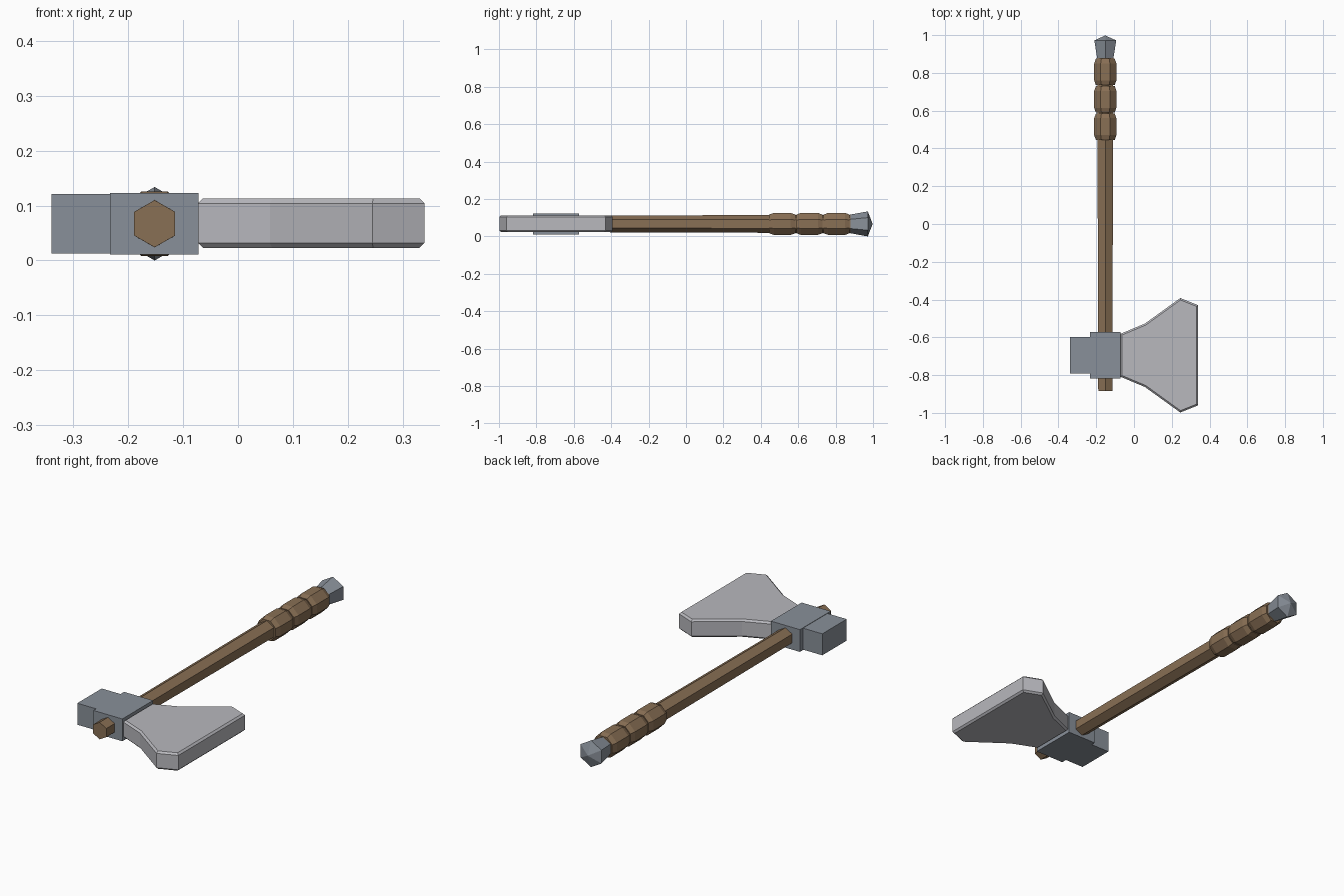
import bpy, bmesh
from math import sin, cos, pi

if "Cube" in bpy.data.objects:
    bpy.data.objects.remove(bpy.data.objects["Cube"])

HX, HZ = -0.152, 0.067      # handle axis
HY = -0.695                 # head centre along the handle


def material(name, rgb):
    m = bpy.data.materials.new(name)
    m.diffuse_color = (*rgb, 1)
    m.use_nodes = True
    m.node_tree.nodes["Principled BSDF"].inputs["Base Color"].default_value = m.diffuse_color
    return m


WOOD = material("wood", (0.25, 0.16, 0.09))
IRON = material("iron", (0.25, 0.28, 0.32))
STEEL = material("steel", (0.48, 0.48, 0.51))


def finish(bm, name, mat):
    bmesh.ops.recalc_face_normals(bm, faces=bm.faces)
    me = bpy.data.meshes.new(name)
    bm.to_mesh(me)
    bm.free()
    me.materials.append(mat)
    ob = bpy.data.objects.new(name, me)
    bpy.context.collection.objects.link(ob)
    return ob


def lathe_y(name, profile, sides, start, mat):
    """Faceted rod along y from (y, radius) pairs, closed at both ends."""
    bm = bmesh.new()
    rings = []
    for y, r in profile:
        angles = [start + 2 * pi * i / sides for i in range(sides)]
        rings.append([bm.verts.new((HX + r * cos(a), y, HZ + r * sin(a))) for a in angles])
    for a, b in zip(rings, rings[1:]):
        for i in range(sides):
            j = (i + 1) % sides
            bm.faces.new((a[i], a[j], b[j], b[i]))
    bm.faces.new(rings[0])
    bm.faces.new(rings[-1])
    bmesh.ops.remove_doubles(bm, verts=bm.verts, dist=1e-5)
    return finish(bm, name, mat)


def box(name, lo, hi, mat):
    bm = bmesh.new()
    bmesh.ops.create_cube(bm, size=1)
    for v in bm.verts:
        v.co = [(l + h) / 2 + c * (h - l) for l, h, c in zip(lo, hi, v.co)]
    return finish(bm, name, mat)


# Six-sided shaft, slightly thicker towards the grip
lathe_y("handle", [(-0.883, 0.043), (0.89, 0.049)], 6, pi / 2, WOOD)

# Eight-sided grip swellings
for n, y in enumerate((0.515, 0.66, 0.805)):
    prof = [(y - 0.07, 0.054), (y - 0.045, 0.0635), (y + 0.045, 0.0635), (y + 0.07, 0.054)]
    lathe_y(f"grip_ring_{n + 1}", prof, 8, pi / 8, WOOD)

# Flared pommel with a pointed cap
lathe_y("pommel", [(0.88, 0.05), (0.972, 0.067), (0.998, 0.000001)], 6, pi / 2, IRON)

# Head socket and hammer poll
box("socket", (-0.233, HY - 0.122, 0.011), (-0.072, HY + 0.122, 0.123), IRON)
box("poll", (-0.34, HY - 0.097, 0.013), (-0.22, HY + 0.097, 0.121), IRON)

# Flared blade: half outline mirrored across the head centre, rims chamfered
half = [(-0.073, 0.113), (0.058, 0.168), (0.245, 0.303), (0.34, 0.265)]
outline = [(x, HY + d) for x, d in half] + [(x, HY - d) for x, d in reversed(half)]
bm = bmesh.new()
base = bm.faces.new([bm.verts.new((x, y, 0.023)) for x, y in outline])
top = bmesh.ops.extrude_face_region(bm, geom=[base], use_keep_orig=True)
for v in top["geom"]:
    if isinstance(v, bmesh.types.BMVert):
        v.co.z = 0.113
blade = finish(bm, "blade", STEEL)
bev = blade.modifiers.new("rim", 'BEVEL')
bev.width = 0.009
bev.segments = 1
bev.limit_method = 'ANGLE'
bev.angle_limit = 80 * pi / 180
